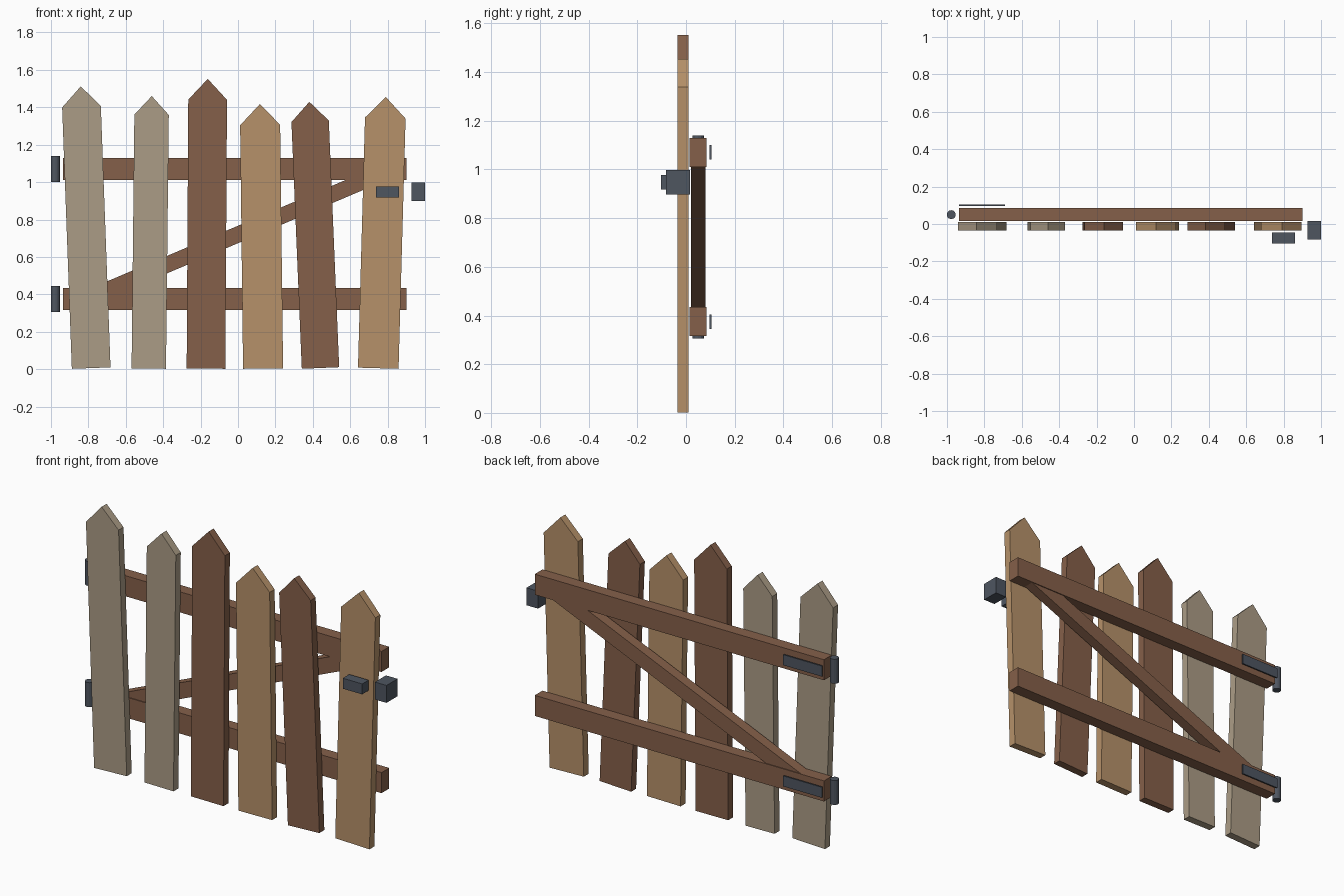
import bpy, bmesh, math
from mathutils import Matrix

cube = bpy.data.objects.get("Cube")
if cube:
    bpy.data.objects.remove(cube, do_unlink=True)


def material(name, rgb):
    m = bpy.data.materials.new(name)
    m.use_nodes = True
    m.diffuse_color = (*rgb, 1)
    m.node_tree.nodes["Principled BSDF"].inputs["Base Color"].default_value = (*rgb, 1)
    return m


GREY = material("weathered wood", (0.41, 0.335, 0.24))
BROWN = material("brown wood", (0.235, 0.117, 0.068))
TAN = material("tan wood", (0.47, 0.285, 0.143))
METAL = material("dark iron", (0.077, 0.092, 0.118))


def finish(name, bm, mat):
    bmesh.ops.recalc_face_normals(bm, faces=bm.faces)
    mesh = bpy.data.meshes.new(name)
    bm.to_mesh(mesh)
    bm.free()
    mesh.materials.append(mat)
    obj = bpy.data.objects.new(name, mesh)
    bpy.context.collection.objects.link(obj)
    return obj


def box(name, xs, ys, zs, mat):
    bm = bmesh.new()
    bmesh.ops.create_cube(bm, size=1)
    for v in bm.verts:
        v.co = [r[0] if c < 0 else r[1] for c, r in zip(v.co, (xs, ys, zs))]
    return finish(name, bm, mat)


def picket(name, x, width, shoulder, peak, tilt, mat):
    """Pointed board, leaning about its foot."""
    w = width / 2
    bm = bmesh.new()
    outline = [(-w, 0), (w, 0), (w, shoulder), (0, peak), (-w, shoulder)]
    face = bm.faces.new([bm.verts.new((px, -0.035, pz)) for px, pz in outline])
    ext = bmesh.ops.extrude_face_region(bm, geom=[face])
    for v in ext["geom"]:
        if isinstance(v, bmesh.types.BMVert):
            v.co.y = 0.01
    # lift so the lower corner rests just at the ground
    lift = Matrix.Translation((x, 0, 0.002 + w * abs(math.sin(tilt))))
    bm.transform(lift @ Matrix.Rotation(tilt, 4, "Y"))
    return finish(name, bm, mat)


# Pickets: foot x, width, shoulder height, peak height, lean, wood
boards = [
    (-0.785, 0.207, 1.398, 1.507, -0.037, GREY),
    (-0.477, 0.184, 1.357, 1.457, 0.011, GREY),
    (-0.171, 0.207, 1.438, 1.549, 0.006, BROWN),
    (0.134, 0.214, 1.302, 1.414, -0.012, TAN),
    (0.441, 0.200, 1.320, 1.424, -0.042, BROWN),
    (0.750, 0.217, 1.338, 1.450, 0.028, TAN),
]
for i, b in enumerate(boards, 1):
    picket(f"picket_{i}", *b)

# Rails with their hinges
for level, z in (("lower", 0.375), ("upper", 1.07)):
    box(f"{level}_rail", (-0.935, 0.9), (0.015, 0.085), (z - 0.059, z + 0.059), BROWN)
    box(f"{level}_hinge_plate", (-0.935, -0.69), (0.097, 0.105), (z - 0.03, z + 0.03), METAL)
    bm = bmesh.new()
    bmesh.ops.create_cone(bm, cap_ends=True, segments=12, radius1=0.024,
                          radius2=0.024, depth=0.14)
    bm.transform(Matrix.Translation((-0.977, 0.05, z)))
    finish(f"{level}_hinge_barrel", bm, METAL)

# Diagonal brace between the rails
brace = box("diagonal_brace", (-0.85, 0.85), (0.02, 0.08), (-0.043, 0.043), BROWN)
brace.location.z = 0.72
brace.rotation_euler.y = -math.atan(0.425)

# Latch bar and its catch
box("latch_bar", (0.737, 0.86), (-0.103, -0.045), (0.917, 0.977), METAL)
box("latch_catch", (0.927, 1.0), (-0.083, 0.017), (0.898, 0.998), METAL)
